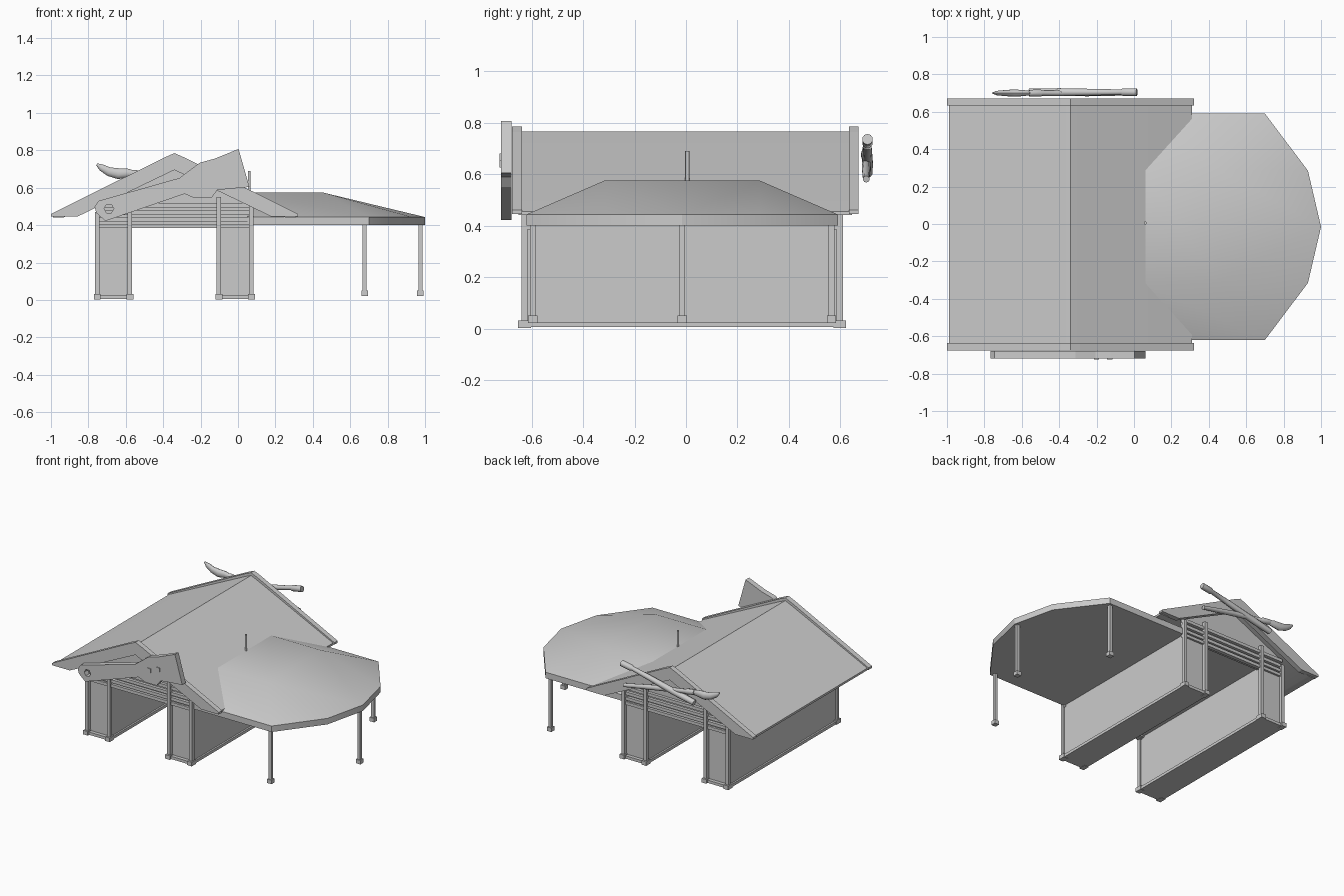
import bpy, bmesh, math
from mathutils import Vector

cube = bpy.data.objects.get("Cube")
if cube:
    bpy.data.objects.remove(cube)

grey = bpy.data.materials.new("plain_grey")
grey.use_nodes = True
GREY = (0.6, 0.6, 0.6, 1)
grey.diffuse_color = GREY
grey.node_tree.nodes["Principled BSDF"].inputs["Base Color"].default_value = GREY

MID = -0.015      # centre of the building in y
RIDGE = -0.34     # roof ridge in x


def finish(name, bm, smooth=None):
    bmesh.ops.recalc_face_normals(bm, faces=bm.faces)
    mesh = bpy.data.meshes.new(name)
    bm.to_mesh(mesh)
    bm.free()
    mesh.materials.append(grey)
    ob = bpy.data.objects.new(name, mesh)
    bpy.context.collection.objects.link(ob)
    if smooth:
        bpy.ops.object.select_all(action='DESELECT')
        ob.select_set(True)
        bpy.context.view_layer.objects.active = ob
        bpy.ops.object.shade_smooth_by_angle(angle=math.radians(smooth))
    return ob


def box(name, x0, x1, y0, y1, z0, z1):
    bm = bmesh.new()
    bmesh.ops.create_cube(bm, size=1)
    for v in bm.verts:
        v.co = ((x0 + x1) / 2 + v.co.x * (x1 - x0),
                (y0 + y1) / 2 + v.co.y * (y1 - y0),
                (z0 + z1) / 2 + v.co.z * (z1 - z0))
    return finish(name, bm)


def prism(name, outline, y0, y1, smooth=None):
    """Extrude an x-z outline along y."""
    bm = bmesh.new()
    face = bm.faces.new([bm.verts.new((x, y0, z)) for x, z in outline])
    new = bmesh.ops.extrude_face_region(bm, geom=[face])["geom"]
    for v in new:
        if isinstance(v, bmesh.types.BMVert):
            v.co.y = y1
    return finish(name, bm, smooth)


def rod(name, path, sides=10, flat=1.0, smooth=40):
    """Round bar in a plane of constant y; path holds x, y, z, radius."""
    bm = bmesh.new()
    rings = []
    for i, (x, y, z, r) in enumerate(path):
        a, b = path[max(i - 1, 0)], path[min(i + 1, len(path) - 1)]
        along = Vector((b[0] - a[0], 0, b[2] - a[2])).normalized()
        side = Vector((0, 1, 0))
        up = along.cross(side)
        ring = []
        for k in range(sides):
            t = math.tau * k / sides
            off = up * math.cos(t) * r + side * math.sin(t) * r * flat
            ring.append(bm.verts.new(Vector((x, y, z)) + off))
        rings.append(ring)
    for lo, hi in zip(rings, rings[1:]):
        for k in range(sides):
            n = (k + 1) % sides
            bm.faces.new((lo[k], lo[n], hi[n], hi[k]))
    bm.faces.new(rings[0])
    bm.faces.new(rings[-1])
    return finish(name, bm, smooth)


# Gabled roof with thicker boards at both ends
def gable(peak, eave, half, drop, toe):
    return [(RIDGE - half, eave), (RIDGE - 0.05, peak - 0.022), (RIDGE, peak),
            (RIDGE + 0.05, peak - 0.022), (RIDGE + half, eave),
            (RIDGE + half, eave - 0.015), (RIDGE + half - toe, eave - 0.015),
            (RIDGE, peak - drop), (RIDGE - half + toe, eave - 0.015),
            (RIDGE - half, eave - 0.015)]


prism("roof", gable(0.765, 0.455, 0.65, 0.04, 0.055), -0.65, 0.645, 40)
for name, y0, y1 in (("front", -0.675, -0.637), ("back", 0.633, 0.67)):
    prism(name + "_gable_board", gable(0.785, 0.46, 0.66, 0.09, 0.14), y0, y1)

# Two long side rooms with corner posts, sills and feet
for side, x0, x1 in (("right", -0.765, -0.565), ("left", -0.115, 0.085)):
    box(side + "_room", x0 + 0.012, x1 - 0.012, MID - 0.6, MID + 0.6, 0.02, 0.43)
    box(side + "_sill", x0, x1, MID - 0.625, MID + 0.625, 0.005, 0.025)
    inner = x1 if side == "right" else x0
    for px in (x0 + 0.013, x1 - 0.013):
        top = 0.55 if abs(px - inner) < 0.02 or side == "left" else 0.47
        if px > 0:
            top = 0.53
        for end in (-1, 1):
            py = MID + end * 0.612
            box(side + "_post", px - 0.012, px + 0.012, py - 0.012, py + 0.012, 0.02, top)
            box(side + "_post_foot", px - 0.018, px + 0.018, py - 0.025, py + 0.025, 0.003, 0.032)
    for end in (-1, 1):
        y = MID + end * 0.602
        box(side + "_end_rail", x0 + 0.02, x1 - 0.02, y - 0.012, y + 0.012, 0.385, 0.405)

# Ceiling, gable walls and stacked tie beams
box("ceiling", -0.75, 0.07, MID - 0.58, MID + 0.58, 0.40, 0.41)
wall = [(-0.75, 0.39), (0.07, 0.39), (0.07, 0.53), (RIDGE, 0.73), (-0.75, 0.53)]
for name, end in (("front", -1), ("back", 1)):
    y = MID + end * 0.58
    prism(name + "_gable_wall", wall, y - 0.012, y + 0.012)
    for z in (0.395, 0.428, 0.465, 0.505):
        yb = MID + end * 0.6
        box(name + "_tie_beam", -0.755, 0.08, yb - 0.013, yb + 0.013, z - 0.01, z + 0.012)

# Sloped canopy: many-sided rim under a flat rectangular top
half_rim = [(0.05, 0.605), (0.70, 0.605), (0.93, 0.30)]
rim = half_rim + [(1.0, 0)] + [(x, -y) for x, y in reversed(half_rim)]
bm = bmesh.new()
low = [bm.verts.new((x, MID + y, 0.40)) for x, y in rim]
high = [bm.verts.new((x, MID + y, 0.443)) for x, y in rim]
a, b, c, d = [bm.verts.new((x, MID + y, 0.574)) for x, y in
              ((0.05, 0.303), (0.455, 0.303), (0.455, -0.303), (0.05, -0.303))]
bm.faces.new(low)
bm.faces.new((a, b, c, d))
for i in range(len(rim) - 1):
    bm.faces.new((low[i], low[i + 1], high[i + 1], high[i]))
bm.faces.new((low[0], high[0], a, d, high[-1], low[-1]))
for f in ((high[0], high[1], b, a), (high[1], high[2], b), (high[2], high[3], b),
          (b, high[3], c), (high[3], high[4], c), (high[4], high[5], c),
          (high[5], high[6], d, c)):
    bm.faces.new(f)
finish("canopy", bm, 25)

# Canopy posts on square feet
for x, y in ((0.677, 0.58), (0.975, 0), (0.677, -0.58)):
    y += MID
    box("canopy_post", x - 0.011, x + 0.011, y - 0.011, y + 0.011, 0.03, 0.41)
    box("canopy_post_foot", x - 0.018, x + 0.018, y - 0.018, y + 0.018, 0.022, 0.05)

# Thin pole by the roof
bm = bmesh.new()
bmesh.ops.create_cone(bm, cap_ends=True, segments=10, radius1=0.008, radius2=0.008, depth=0.27)
for v in bm.verts:
    v.co += Vector((0.06, 0.005, 0.555))
finish("pole", bm, 40)

# Large cleaver hung on the front gable
cleaver = [(-0.767, 0.497), (-0.745, 0.53), (-0.313, 0.652), (-0.206, 0.733),
           (-0.126, 0.755), (0.003, 0.807), (0.061, 0.604), (-0.11, 0.588),
           (-0.142, 0.545), (-0.233, 0.545), (-0.286, 0.567), (-0.709, 0.422),
           (-0.757, 0.465)]
blade = prism("cleaver", cleaver, -0.718, -0.678)
hole = [(-0.69 + 0.026 * math.cos(math.tau * k / 6), 0.488 + 0.026 * math.sin(math.tau * k / 6))
        for k in range(6)]
cutter = prism("hole_cutter", hole, -0.8, -0.676)
cutter.hide_render = True
cutter.hide_viewport = True
cut = blade.modifiers.new("hole", 'BOOLEAN')
cut.object = cutter
cut.solver = 'EXACT'
for x, z in ((-0.2, 0.64), (-0.13, 0.665)):
    box("cleaver_rivet", x - 0.014, x + 0.014, -0.724, -0.71, z - 0.014, z + 0.014)

# Crossed brush and stick on the back gable
Y = 0.70
rod("brush_tip", [(-0.755, Y, 0.725, 0.006), (-0.73, Y, 0.708, 0.018), (-0.69, Y, 0.686, 0.024),
                  (-0.64, Y, 0.675, 0.029), (-0.59, Y, 0.678, 0.024), (-0.54, Y, 0.674, 0.014)],
    flat=0.7)
rod("brush_handle", [(-0.56, Y, 0.678, 0.018), (-0.5, Y, 0.668, 0.02), (-0.49, Y, 0.666, 0.015),
                     (-0.25, Y, 0.628, 0.018), (0.0, Y, 0.58, 0.013)])
S = 0.705
rod("stick", [(-0.56, S, 0.605, 0.02), (-0.4, S, 0.64, 0.022), (-0.2, S, 0.69, 0.018),
              (-0.07, S, 0.72, 0.015), (-0.06, S, 0.722, 0.021), (0.015, S, 0.735, 0.021)])
